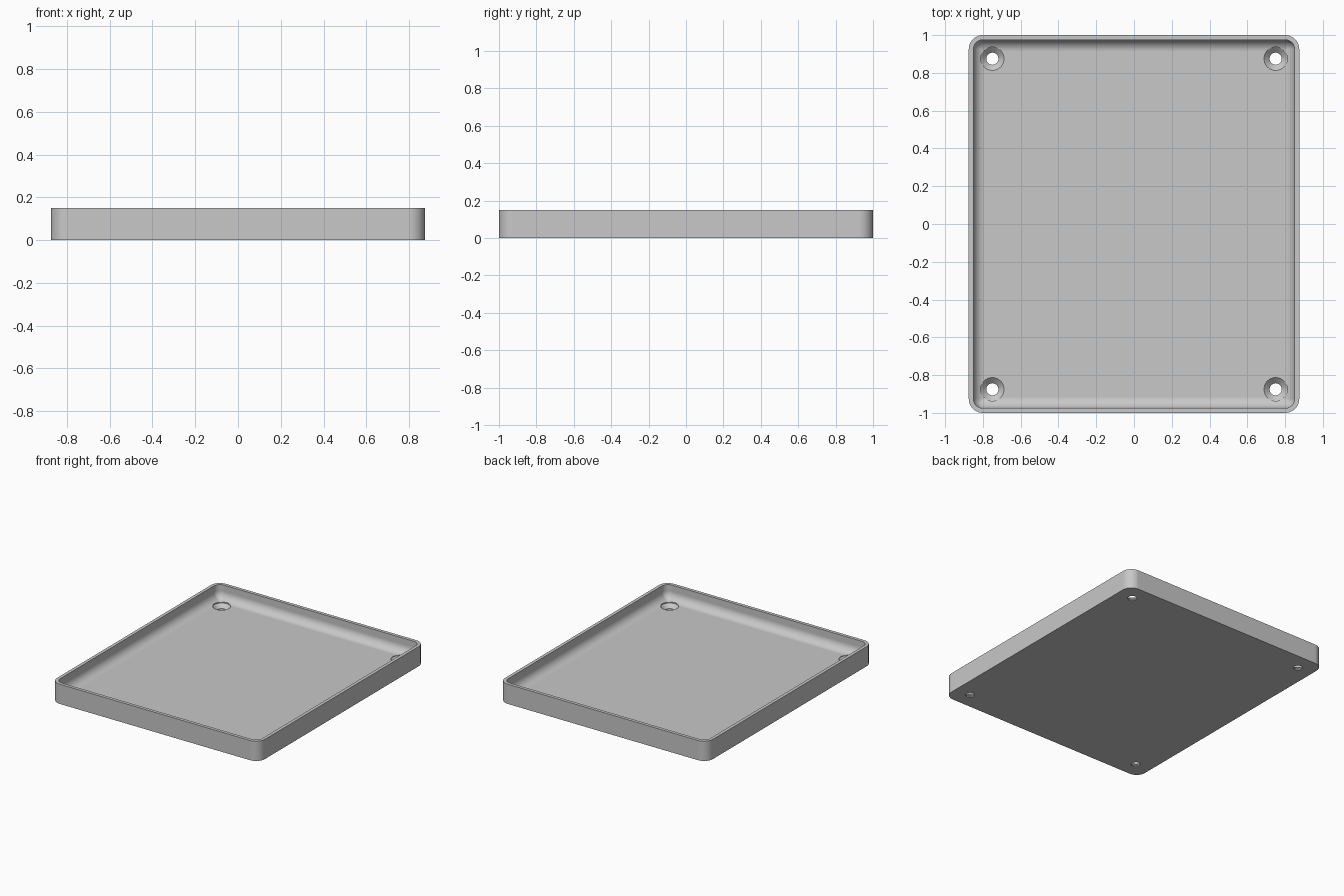
import bpy, bmesh, math

if "Cube" in bpy.data.objects:
    bpy.data.objects.remove(bpy.data.objects["Cube"], do_unlink=True)

HALF_X, HALF_Y, HEIGHT = 0.875, 1.0, 0.15
CORNER, RIM, FLOOR, FILLET = 0.075, 0.025, 0.04, 0.0625
HOLE_X, HOLE_Y, HEAD_R, HOLE_R = 0.75, 0.875, 0.062, 0.032

grey = bpy.data.materials.new("light grey")
grey.use_nodes = True
colour = (0.58, 0.58, 0.58, 1)
grey.diffuse_color = colour
grey.node_tree.nodes["Principled BSDF"].inputs["Base Color"].default_value = colour


def rounded_ring(bm, inset, z, steps=10):
    """Rounded rectangle of vertices, inset from the outer wall."""
    r = max(CORNER - inset, 0.004)
    cx, cy = HALF_X - inset - r, HALF_Y - inset - r
    verts = []
    for i, (sx, sy) in enumerate([(1, 1), (-1, 1), (-1, -1), (1, -1)]):
        for k in range(steps + 1):
            a = math.pi / 2 * (i + k / steps)
            verts.append(bm.verts.new((sx * cx + r * math.cos(a), sy * cy + r * math.sin(a), z)))
    return verts


def loft(bm, rings):
    """Skin a stack of rings and cap both ends."""
    for a, b in zip(rings, rings[1:]):
        n = len(a)
        for i in range(n):
            j = (i + 1) % n
            bm.faces.new((a[i], a[j], b[j], b[i]))
    bm.faces.new(rings[0][::-1])
    bm.faces.new(rings[-1])


def make_object(name, bm):
    bmesh.ops.recalc_face_normals(bm, faces=bm.faces)
    mesh = bpy.data.meshes.new(name)
    bm.to_mesh(mesh)
    bm.free()
    mesh.materials.append(grey)
    obj = bpy.data.objects.new(name, mesh)
    bpy.context.collection.objects.link(obj)
    return obj


# Tray: outer wall, flat rim, inner wall and a fillet down to the floor
bm = bmesh.new()
section = [(0, 0), (0, HEIGHT), (RIM, HEIGHT)]
for k in range(11):
    a = math.pi / 2 * k / 10
    section.append((RIM + FILLET * (1 - math.cos(a)), FLOOR + FILLET * (1 - math.sin(a))))
loft(bm, [rounded_ring(bm, inset, z) for inset, z in section])
tray = make_object("tray", bm)

# Countersunk screw holes in the four corners
bm = bmesh.new()
hole_section = [(HOLE_R, -0.05), (HOLE_R, 0.008), (HEAD_R, FLOOR - 0.004), (HEAD_R, HEIGHT - 0.03)]
for sx in (-1, 1):
    for sy in (-1, 1):
        rings = []
        for r, z in hole_section:
            angles = [2 * math.pi * k / 40 for k in range(40)]
            rings.append([bm.verts.new((sx * HOLE_X + r * math.cos(a),
                                        sy * HOLE_Y + r * math.sin(a), z)) for a in angles])
        loft(bm, rings)
cutter = make_object("screw_hole_cutter", bm)
cutter.hide_render = True

bpy.ops.object.select_all(action='DESELECT')
bpy.context.view_layer.objects.active = tray
tray.select_set(True)
cut = tray.modifiers.new("screw holes", 'BOOLEAN')
cut.operation = 'DIFFERENCE'
cut.solver = 'EXACT'
cut.object = cutter
bpy.ops.object.modifier_apply(modifier=cut.name)
bpy.data.objects.remove(cutter, do_unlink=True)

# Smooth curves, crisp rims and flat floor
bpy.ops.object.shade_smooth_by_angle(angle=math.radians(30))
flat = tray.modifiers.new("flat faces", 'WEIGHTED_NORMAL')
flat.keep_sharp = True
